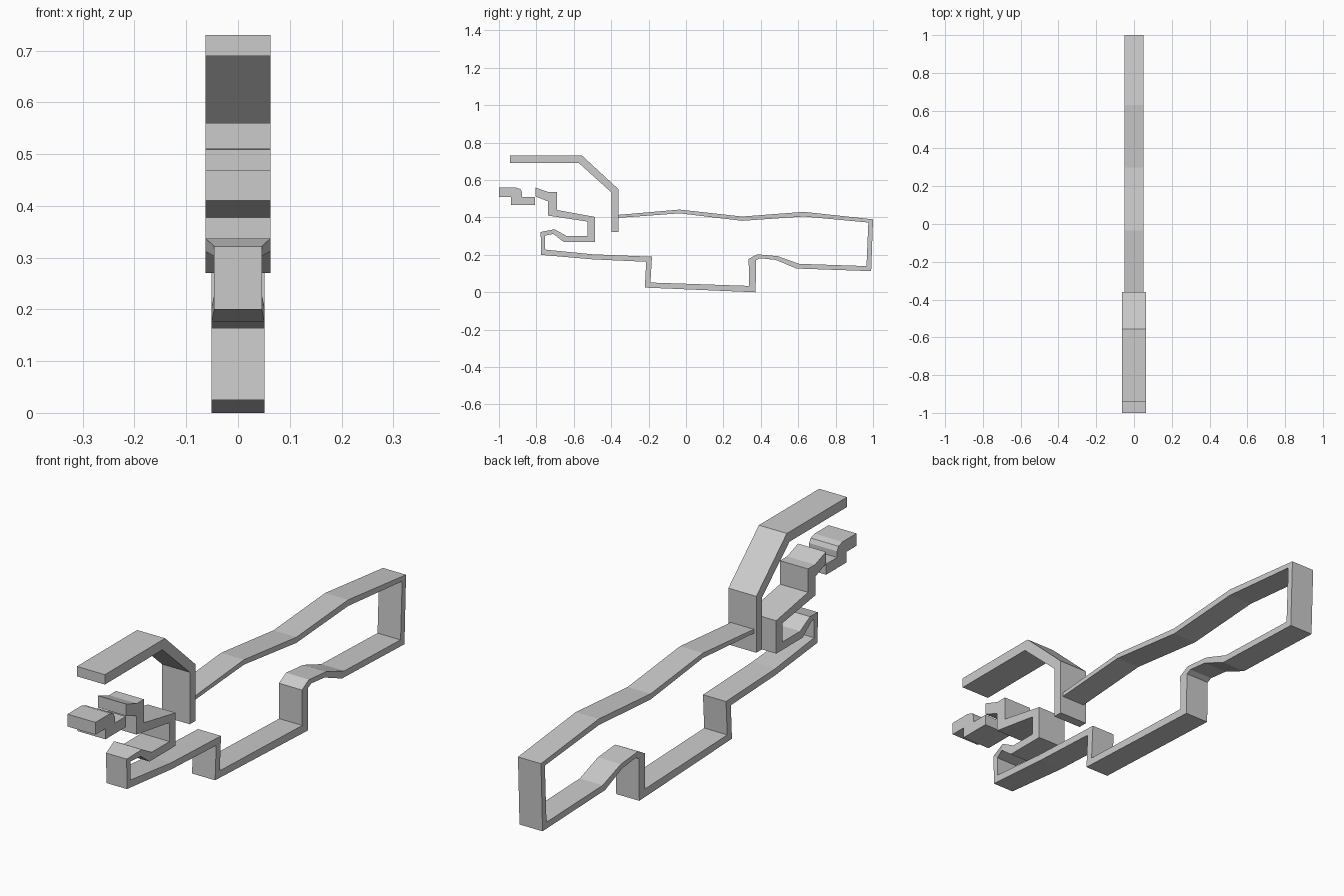
import bpy, bmesh

WIDE, SLIM, NOSE = 0.0625, 0.0515, 0.046


def strip(name, sections):
    """Folded band: each section is (edge A y, z, edge B y, z, half width)."""
    bm = bmesh.new()
    rings = []
    for ay, az, by, bz, w in sections:
        rings.append([bm.verts.new(p) for p in
                      ((-w, ay, az), (w, ay, az), (w, by, bz), (-w, by, bz))])
    for r, s in zip(rings, rings[1:]):
        for i in range(4):
            j = (i + 1) % 4
            bm.faces.new((r[i], r[j], s[j], s[i]))
    bm.faces.new(rings[0])
    bm.faces.new(rings[-1][::-1])
    bmesh.ops.recalc_face_normals(bm, faces=bm.faces)
    me = bpy.data.meshes.new(name)
    bm.to_mesh(me)
    bm.free()
    ob = bpy.data.objects.new(name, me)
    bpy.context.collection.objects.link(ob)
    return ob


def wide(points):
    return [p + (WIDE,) for p in points]


# Bent hood over the front
strip("upper_hood", wide([
    (-0.94, 0.73, -0.94, 0.69), (-0.555, 0.73, -0.572, 0.69),
    (-0.36, 0.55, -0.397, 0.532), (-0.36, 0.322, -0.397, 0.322)]))

# Stepped tip at the very front
strip("front_tip", wide([
    (-1.0, 0.56, -1.0, 0.51), (-0.91, 0.56, -0.937, 0.51),
    (-0.885, 0.552, -0.936, 0.509), (-0.876, 0.535, -0.936, 0.505),
    (-0.876, 0.51, -0.936, 0.467), (-0.806, 0.51, -0.806, 0.467)]))

# Zigzag band running down to the frame
strip("zigzag_band", wide([
    (-0.805, 0.56, -0.805, 0.512), (-0.735, 0.535, -0.74, 0.487),
    (-0.69, 0.535, -0.737, 0.487), (-0.69, 0.44, -0.737, 0.41),
    (-0.487, 0.403, -0.527, 0.378), (-0.487, 0.27, -0.527, 0.302),
    (-0.655, 0.27, -0.64, 0.302), (-0.71, 0.312, -0.703, 0.337)]))

# Long looping frame, flaring where it meets the band
frame = [(-0.71, 0.312, -0.703, 0.337, WIDE),
         (-0.753, 0.303, -0.777, 0.322, NOSE),
         (-0.753, 0.228, -0.775, 0.2, NOSE)]
frame += [p + (SLIM,) for p in [
    (-0.50, 0.203, -0.50, 0.176), (-0.182, 0.19, -0.213, 0.163),
    (-0.19, 0.052, -0.22, 0.025), (0.337, 0.034, 0.372, 0.005),
    (0.335, 0.178, 0.375, 0.172), (0.38, 0.203, 0.395, 0.182),
    (0.49, 0.193, 0.48, 0.173), (0.605, 0.152, 0.59, 0.127),
    (0.965, 0.14, 0.99, 0.113), (0.975, 0.373, 1.0, 0.39),
    (0.63, 0.405, 0.63, 0.43), (0.30, 0.382, 0.30, 0.405),
    (-0.035, 0.422, -0.035, 0.442), (-0.36, 0.398, -0.36, 0.414)]]
# Set the foot of the frame on the ground
frame = [(a, b, c, 0.0 if d == 0.005 else d, w) for a, b, c, d, w in frame]
strip("long_frame", frame)
